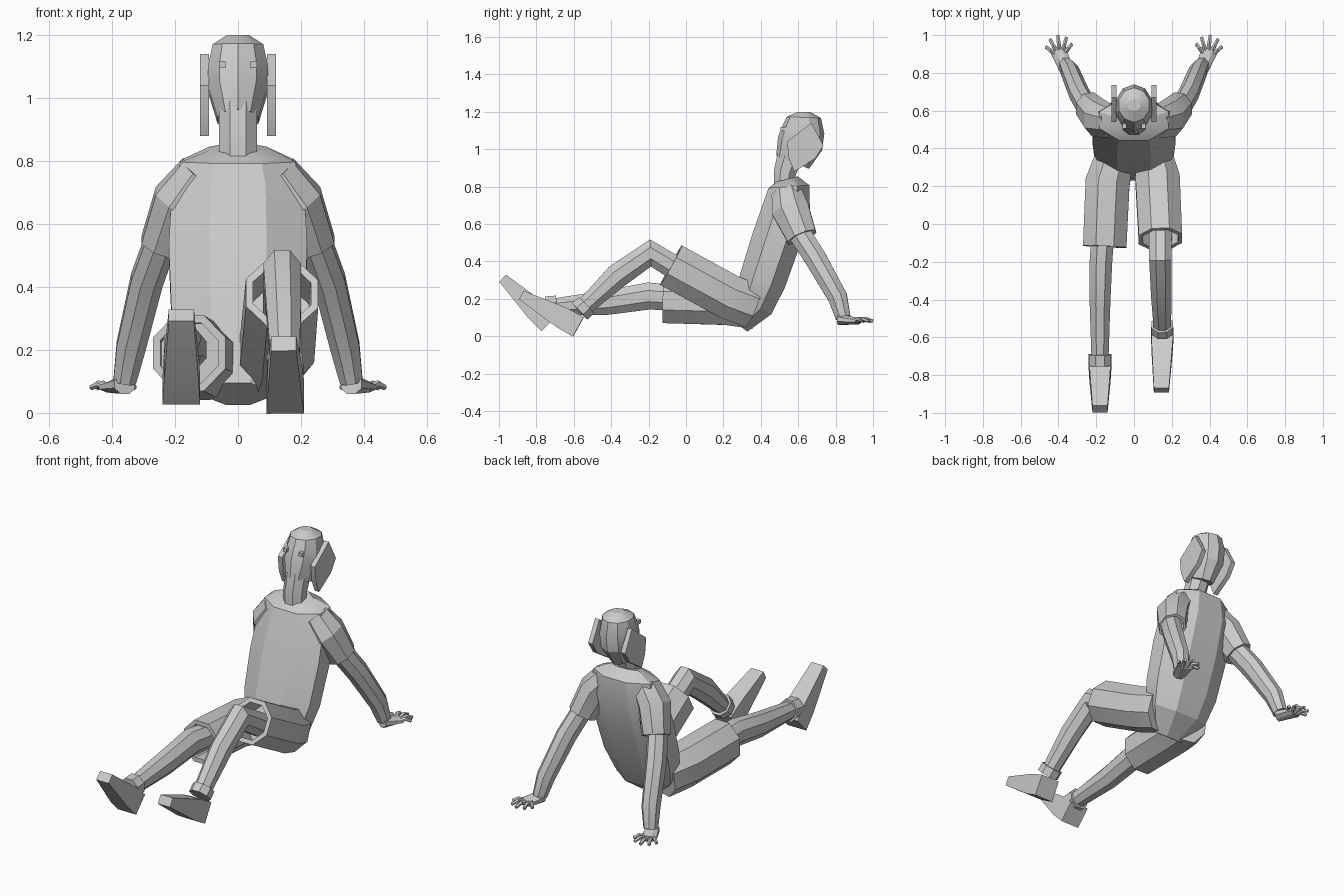
import bpy, bmesh, math
from mathutils import Vector

if "Cube" in bpy.data.objects:
    bpy.data.objects.remove(bpy.data.objects["Cube"], do_unlink=True)

GREY = (0.6, 0.6, 0.6, 1)
grey = bpy.data.materials.new("plain grey")
grey.use_nodes = True
grey.diffuse_color = GREY
grey.node_tree.nodes["Principled BSDF"].inputs["Base Color"].default_value = GREY
side_axis = Vector((1, 0, 0))


def finish(name, bm):
    bmesh.ops.recalc_face_normals(bm, faces=bm.faces[:])
    mesh = bpy.data.meshes.new(name)
    bm.to_mesh(mesh)
    bm.free()
    mesh.materials.append(grey)
    obj = bpy.data.objects.new(name, mesh)
    bpy.context.collection.objects.link(obj)
    bpy.ops.object.select_all(action='DESELECT')
    obj.select_set(True)
    bpy.context.view_layer.objects.active = obj
    bpy.ops.object.shade_smooth_by_angle(angle=math.radians(25))


def tube(name, path, width, depth, swell=(0, 0), sides=8, cuff=False):
    """Faceted tube along a path. Half width and half depth run from a start
    to an end value, and swell adds fullness between the ends."""
    path = [Vector(p) for p in path]
    last = len(path) - 1
    rings = []
    for i, centre in enumerate(path):
        tangent = Vector()
        if i > 0:
            tangent += (centre - path[i - 1]).normalized()
        if i < last:
            tangent += (path[i + 1] - centre).normalized()
        tangent.normalize()
        t = i / last
        full = math.sqrt(abs(math.sin(math.pi * t)))
        across = (side_axis - tangent * tangent.x).normalized()
        u = across * (width[0] + (width[1] - width[0]) * t + swell[0] * full)
        v = tangent.cross(across) * (depth[0] + (depth[1] - depth[0]) * t + swell[1] * full)
        rings.append((centre, u, v))
    if cuff:  # hollow hem
        centre, u, v = rings[-1]
        rings.append((centre, u * 0.8, v * 0.8))
        rings.append((centre.lerp(path[-2], 0.4), u * 0.8, v * 0.8))

    bm = bmesh.new()
    fit = 1 / math.cos(math.pi / sides)
    loops = []
    for centre, u, v in rings:
        angles = [(k + 0.5) * math.tau / sides for k in range(sides)]
        loops.append([bm.verts.new(centre + fit * (u * math.cos(a) + v * math.sin(a)))
                      for a in angles])
    for lower, upper in zip(loops, loops[1:]):
        for k in range(sides):
            j = (k + 1) % sides
            bm.faces.new((lower[k], lower[j], upper[j], upper[k]))
    bm.faces.new(loops[0])
    bm.faces.new(loops[-1])
    finish(name, bm)


def plate(name, outline, x, thickness):
    """Flat slab with a side-on outline, extruded across."""
    bm = bmesh.new()
    face = bm.faces.new([bm.verts.new((x, y, z)) for y, z in outline])
    geom = bmesh.ops.extrude_face_region(bm, geom=[face])["geom"]
    moved = [g for g in geom if isinstance(g, bmesh.types.BMVert)]
    bmesh.ops.translate(bm, vec=side_axis * thickness, verts=moved)
    finish(name, bm)


def leg(label, shorts, shin, heel, toe):
    """Shorts leg, bare leg, ankle cuff and shoe."""
    tube(label + "_short_leg", shorts, width=(.1, .115), depth=(.12, .12),
         swell=(.01, 0), cuff=True)
    tube(label + "_leg", shin, width=(.06, .045), depth=(.065, .045), swell=(.005, .015))
    knee_side, ankle = Vector(shin[-2]), Vector(shin[-1])
    tube(label + "_ankle_cuff",
         [ankle.lerp(knee_side, 0.1), ankle.lerp(knee_side, -0.1)],
         width=(.057, .057), depth=(.06, .06))
    heel, toe = Vector(heel), Vector(toe)
    tube(label + "_shoe", [heel, heel.lerp(toe, 0.3), toe],
         width=(.06, .04), depth=(.06, .026), swell=(.005, .015), sides=4)


def arm(label, s):
    """Sleeve, bare arm, palm and fingers; s is the side sign."""
    def at(*points):
        return [Vector((s * x, y, z)) for x, y, z in points]

    tube(label + "_sleeve",
         at((.12, .54, .76), (.19, .56, .67), (.24, .62, .53)),
         width=(.07, .07), depth=(.08, .08), swell=(.01, .02), cuff=True)
    tube(label + "_arm",
         at((.24, .6, .56), (.29, .69, .42), (.34, .81, .21), (.36, .84, .1)),
         width=(.05, .036), depth=(.06, .04), swell=(.006, .006))
    tube(label + "_palm", at((.36, .82, .09), (.4, .92, .08)),
         width=(.035, .044), depth=(.03, .016))

    # Digits fan out from the palm; the last one is the thumb
    palm = Vector((s * .39, .875, .08))
    for i in range(5):
        angle = math.radians(40 + 22 * i)
        reach = .1 + .025 * math.sin(math.pi * i / 4)
        ray = Vector((s * math.cos(angle), math.sin(angle), 0)) * reach
        arch = Vector((0, 0, .012))
        name = "_thumb" if i == 4 else "_finger_" + str(i + 1)
        tube(label + name, [palm + ray * 0.3, palm + ray * 0.7 + arch, palm + ray],
             width=(.012, .008), depth=(.012, .008), sides=6)


# Torso, neck and head
tube("torso",
     [(0, .28, .06), (0, .36, .17), (0, .41, .3), (0, .48, .51),
      (0, .54, .7), (0, .55, .8), (0, .54, .84)],
     width=(.09, .09), depth=(.06, .06), swell=(.13, .07))
tube("neck", [(0, .52, .8), (0, .53, .88), (0, .56, .97)],
     width=(.06, .06), depth=(.05, .07))
tube("head",
     [(0, .57, .93), (0, .61, 1.03), (0, .625, 1.1), (0, .63, 1.17), (0, .63, 1.2)],
     width=(.065, .035), depth=(.09, .03), swell=(.045, .05), sides=10)

# Legs: the left knee is raised, the right leg lies low
leg("right",
    shorts=[(-.1, .36, .16), (-.14, .22, .18), (-.155, -.12, .19)],
    shin=[(-.16, 0, .2), (-.175, -.2, .215), (-.18, -.42, .18), (-.18, -.72, .155)],
    heel=(-.18, -.73, .07), toe=(-.18, -.98, .31))
leg("left",
    shorts=[(.1, .36, .16), (.125, .23, .21), (.14, -.08, .38)],
    shin=[(.14, 0, .33), (.14, -.19, .445), (.145, -.37, .32), (.15, -.55, .15)],
    heel=(.15, -.575, .05), toe=(.145, -.88, .22))

# Arms, head plates and eyes on both sides
plate_outline = [(.54, 1.04), (.67, 1.14), (.735, 1.02), (.69, .95), (.58, .88), (.55, .95)]
for label, s in (("left", 1), ("right", -1)):
    arm(label, s)
    plate(label + "_head_plate", plate_outline, x=s * .092, thickness=s * .028)
    eye = Vector((s * .05, .505, 1.107))
    tube(label + "_eye", [eye, eye + Vector((0, .04, 0))],
         width=(.011, .011), depth=(.011, .011), sides=4)
